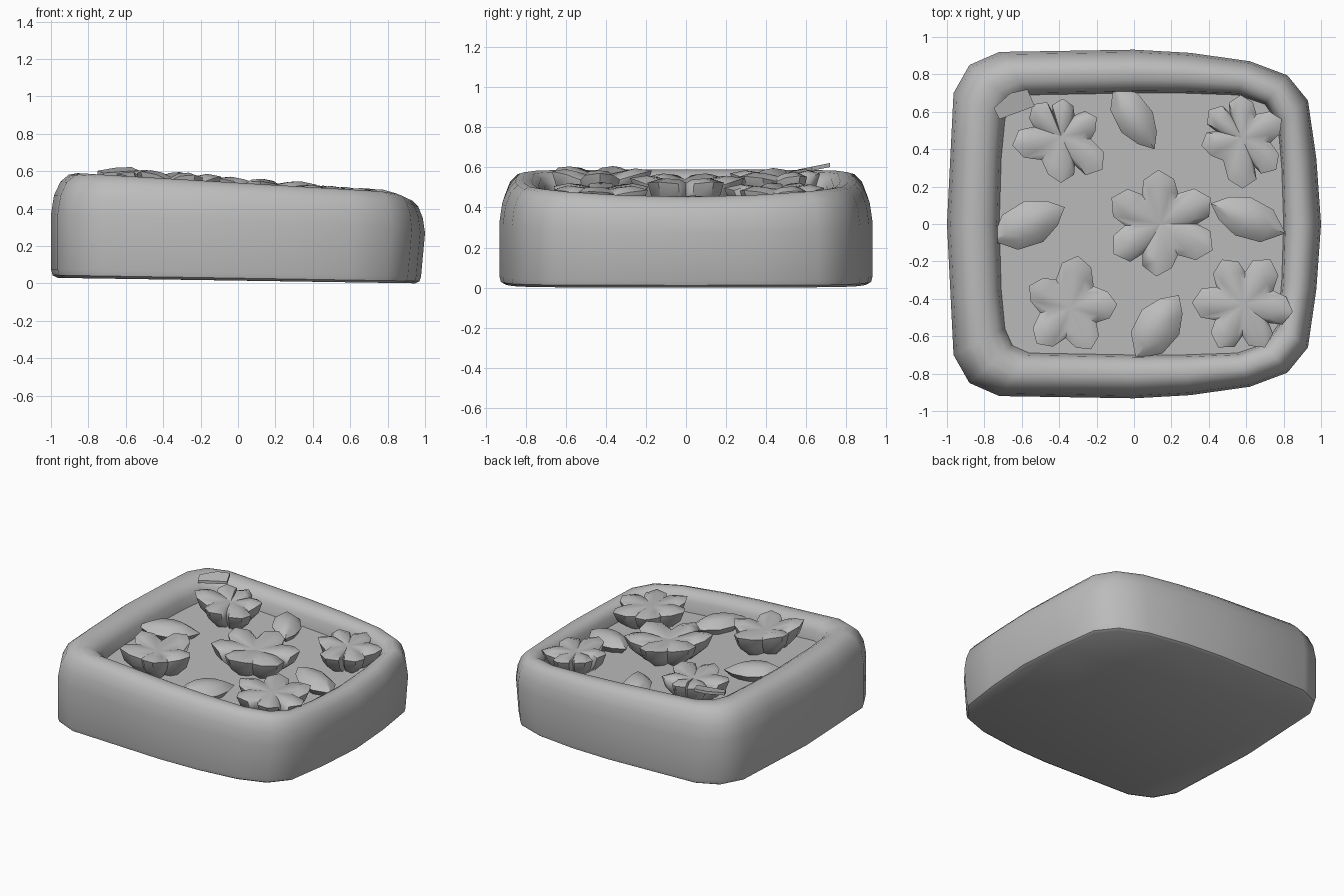
import bpy, bmesh, math
from mathutils import Vector

if "Cube" in bpy.data.objects:
    bpy.data.objects.remove(bpy.data.objects["Cube"])

grey = bpy.data.materials.new("plain grey")
grey.diffuse_color = (0.5, 0.5, 0.5, 1)
grey.use_nodes = True
grey.node_tree.nodes["Principled BSDF"].inputs["Base Color"].default_value = grey.diffuse_color


def floor_z(x):
    return 0.40 - 0.065 * x


def loft(name, rings, top=None, angle=40):
    """Skin closed rings; close the end with a centre point or a flat cap."""
    bm = bmesh.new()
    rows = [[bm.verts.new(p) for p in ring] for ring in rings]
    n = len(rows[0])
    for a, b in zip(rows, rows[1:]):
        for i in range(n):
            j = (i + 1) % n
            bm.faces.new((a[i], a[j], b[j], b[i]))
    bm.faces.new(rows[0][::-1])
    if top is None:
        bm.faces.new(rows[-1])
    else:
        c = bm.verts.new(top)
        for i in range(n):
            bm.faces.new((rows[-1][i], rows[-1][(i + 1) % n], c))
    bmesh.ops.recalc_face_normals(bm, faces=bm.faces[:])
    mesh = bpy.data.meshes.new(name)
    bm.to_mesh(mesh)
    bm.free()
    mesh.materials.append(grey)
    obj = bpy.data.objects.new(name, mesh)
    bpy.context.collection.objects.link(obj)
    bpy.ops.object.select_all(action='DESELECT')
    obj.select_set(True)
    bpy.context.view_layer.objects.active = obj
    bpy.ops.object.shade_smooth_by_angle(angle=math.radians(angle))
    return obj


def mirrored(half):
    return half + [(x, -y) for x, y in half[-2:0:-1]]


# Box: outer and inner outlines, left to right along the back, mirrored in y
outer = mirrored([(-1, 0), (-.98, .4), (-.965, .7), (-.88, .85), (-.72, .92),
                  (0, .932), (.3, .915), (.62, .87), (.82, .795), (.93, .66),
                  (.975, .35), (1, 0)])
inner = mirrored([(-.72, 0), (-.71, .35), (-.69, .56), (-.65, .65), (-.56, .69),
                  (0, .70), (.25, .70), (.55, .69), (.70, .64), (.77, .54),
                  (.79, .3), (.80, 0)])
# (blend from outer to inner outline, share of the height)
profile = [(.13, 0), (.03, .025), (0, .08), (0, .6), (.06, .78), (.18, .91),
           (.34, .98), (.5, 1), (.7, .99), (.85, .95), (.95, .88)]
rings = []
for t, h in profile:
    ring = []
    for (ox, oy), (ix, iy) in zip(outer, inner):
        x, y = ox + (ix - ox) * t, oy + (iy - oy) * t
        # the rim slopes down to the right and sags mid-way along that side
        sag = .03 * max(0, 1 - (y / .7) ** 2) if x > .6 else 0
        low, high = .015 - .015 * x, .538 - .06 * x - sag
        # the right wall leans outward
        lean = .025 * max(0, 1 - h / .6) if x > .6 else 0
        ring.append((x - lean, y, low + (high - low) * h))
    rings.append(ring)
rings.append([(x, y, floor_z(x)) for x, y in inner])
loft("box", rings)


# Flowers: one tip point per petal, with notches between the petals
def flower(name, tips, lift):
    c = sum((Vector(p) for p in tips), Vector((0, 0))) / len(tips)
    arms = sorted((Vector(p) - c for p in tips), key=lambda v: math.atan2(v.y, v.x))
    outline = []
    for i, arm in enumerate(arms):
        nxt = arms[(i + 1) % len(arms)]
        side = Vector((-arm.y, arm.x))
        outline += [(arm * .82 - side * .28, .85), (arm, 1), (arm * .82 + side * .28, .85)]
        mid = (arm.normalized() + nxt.normalized()).normalized()
        outline.append((mid * (arm.length + nxt.length) * .32, .5))

    def ring(scale, base, rise):
        pts = []
        for v, r in outline:
            p = c + v * scale
            pts.append((p.x, p.y, floor_z(p.x) + base + rise * r))
        return pts
    loft(name, [ring(.55, -.01, 0), ring(.88, .045, lift * .35), ring(1, .085, lift),
                ring(.7, .115, lift * .75)],
         (c.x, c.y, floor_z(c.x) + .13), 50)


flower("flower_back_left", [(-.38, .67), (-.2, .57), (-.17, .29), (-.39, .22),
                            (-.65, .42), (-.54, .64)], .06)
flower("flower_back_right", [(.57, .69), (.79, .56), (.76, .29), (.58, .19),
                             (.36, .42), (.40, .61)], .05)
flower("flower_front_left", [(-.30, -.17), (-.09, -.43), (-.23, -.67),
                             (-.52, -.64), (-.56, -.33)], .08)
flower("flower_front_right", [(.47, -.19), (.73, -.19), (.85, -.47), (.70, -.66),
                              (.45, -.66), (.31, -.42)], .05)
flower("flower_centre", [(.13, .29), (.41, .14), (.42, -.14), (.12, -.28),
                         (-.11, -.16), (-.12, .14)], .07)


# Leaves: pointed, domed, laid between two end points
def leaf(name, start, end, width, thick=.1):
    a, b = Vector(start), Vector(end)
    c, axis = (a + b) / 2, (b - a) / 2
    side = Vector((-axis.y, axis.x)).normalized() * width / 2
    shape = [(-1, 0), (-.5, -.85), (.15, -1), (.65, -.6),
             (1, 0), (.65, .6), (.15, 1), (-.5, .85)]

    def ring(scale, h):
        pts = [c + axis * u * scale + side * v * scale for u, v in shape]
        return [(p.x, p.y, floor_z(p.x) + h) for p in pts]
    loft(name, [ring(.7, -.01), ring(1, thick * .45), ring(.6, thick * .88)],
         (c.x, c.y, floor_z(c.x) + thick), 50)


leaf("leaf_back", (-.11, .74), (.11, .40), .2)
leaf("leaf_left", (-.76, -.09), (-.37, .09), .24)
leaf("leaf_right", (.81, -.05), (.41, .11), .22)
leaf("leaf_front", (.01, -.72), (.24, -.38), .24)

# Thin chip lying on the inner back left corner of the rim
chip = [(-.75, .62), (-.72, .56), (-.53, .63), (-.57, .72), (-.66, .70)]
loft("rim_chip", [[(x, y, z + .59 + .2 * (y - .56)) for x, y in chip]
                  for z in (-.02, 0)])
